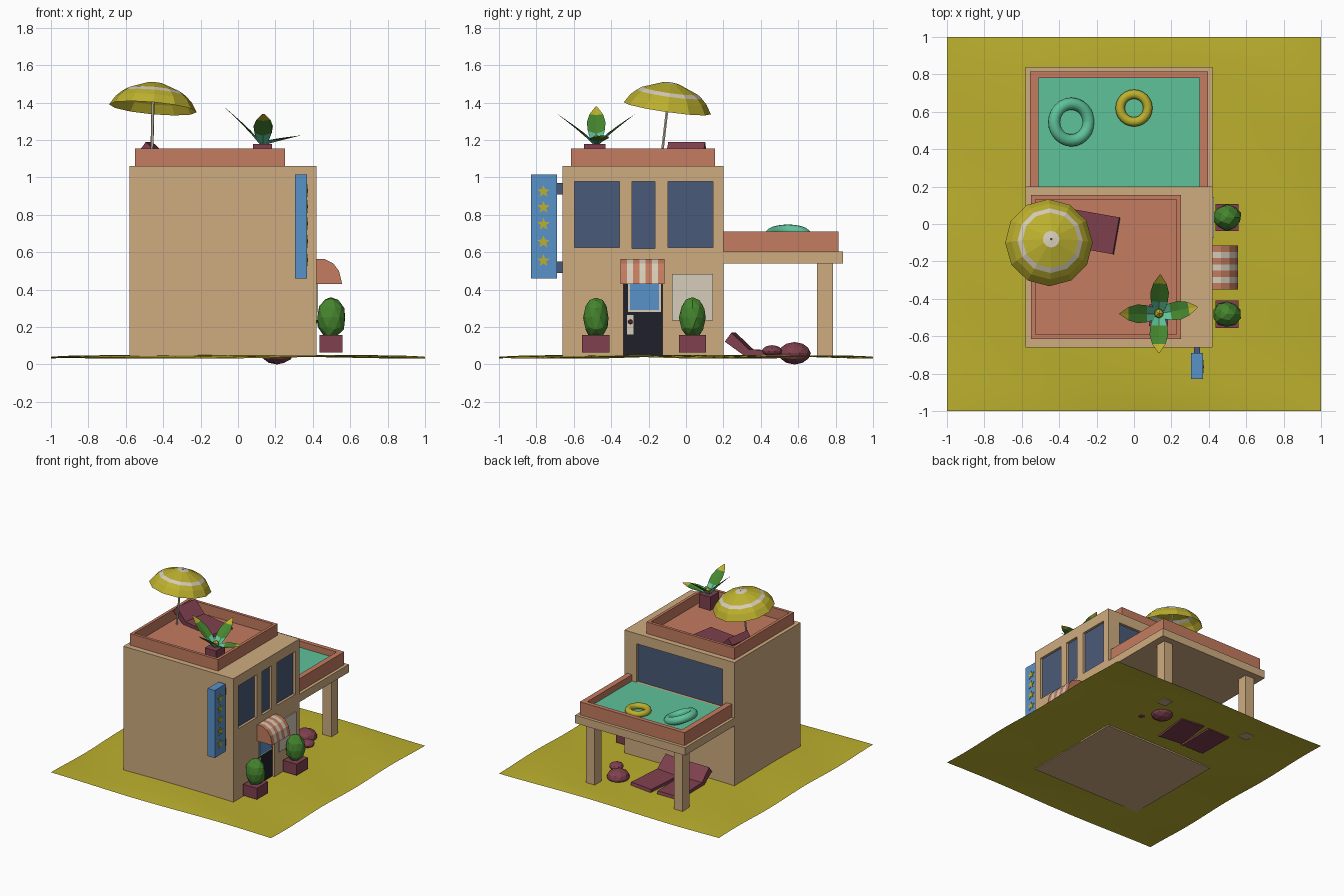
import bpy, bmesh, math, random
from mathutils import Vector, Matrix

if "Cube" in bpy.data.objects:
    bpy.data.objects.remove(bpy.data.objects["Cube"])

random.seed(3)


def mat(name, hexa):
    m = bpy.data.materials.new(name)
    c = [int(hexa[i:i + 2], 16) / 255 for i in (0, 2, 4)]
    m.diffuse_color = [v / 12.92 if v < .04 else ((v + .055) / 1.055) ** 2.4 for v in c] + [1]
    m.use_nodes = True
    m.node_tree.nodes["Principled BSDF"].inputs["Base Color"].default_value = m.diffuse_color
    return m


TAN, SALMON, TEAL = mat("tan plaster", "CFAC80"), mat("salmon", "C47C60"), mat("teal", "5EC29A")
MAROON, NAVY, BLACK = mat("maroon", "7E404E"), mat("dark glass", "4A5A78"), mat("near black", "20202A")
BLUE, GREEN, YELLOW, WHITE = (mat("sky blue", "5A92CA"), mat("leaf green", "45852E"),
                              mat("sand yellow", "BCB02E"), mat("cream", "D6CCB8"))


def finish(name, bm, mats, smooth=False):
    bmesh.ops.recalc_face_normals(bm, faces=bm.faces)
    me = bpy.data.meshes.new(name)
    for f in bm.faces:
        f.smooth = smooth
    bm.to_mesh(me)
    bm.free()
    for m in mats:
        me.materials.append(m)
    ob = bpy.data.objects.new(name, me)
    bpy.context.collection.objects.link(ob)
    return ob


def box(name, x, y, z, m, rim=0, floor=0):
    """Box from ranges; with rim, its top is inset and sunk to the floor height."""
    bm = bmesh.new()
    bmesh.ops.create_cube(bm, size=1)
    for v in bm.verts:
        v.co = [r[0] if c < 0 else r[1] for r, c in zip((x, y, z), v.co)]
    if rim:
        top = max(bm.faces, key=lambda f: f.calc_center_median().z)
        bmesh.ops.inset_individual(bm, faces=[top], thickness=rim)
        new = bmesh.ops.extrude_discrete_faces(bm, faces=[top])["faces"][0]
        for v in new.verts:
            v.co.z = floor
    return finish(name, bm, [m])


def loft(name, rings, mats, rule=lambda i, j: 0, wrap=True, caps=True, smooth=False):
    """Skin a list of point rings; rule gives the material of face (ring, side)."""
    bm = bmesh.new()
    vs = [[bm.verts.new(p) for p in r] for r in rings]
    n = len(rings[0])
    for i in range(len(vs) - 1):
        for j in range(n if wrap else n - 1):
            k = (j + 1) % n
            f = bm.faces.new((vs[i][j], vs[i][k], vs[i + 1][k], vs[i + 1][j]))
            f.material_index = rule(i, j)
    if caps:
        bm.faces.new(vs[0]).material_index = rule(0, 0)
        bm.faces.new(vs[-1]).material_index = rule(len(vs) - 2, 0)
    return finish(name, bm, mats, smooth)


def blob(name, loc, scale, m, sub=1, jitter=0):
    bm = bmesh.new()
    bmesh.ops.create_icosphere(bm, subdivisions=sub, radius=1)
    for v in bm.verts:
        v.co = [c * s * (1 + random.uniform(-jitter, jitter)) for c, s in zip(v.co, scale)]
    ob = finish(name, bm, [m])
    ob.location = loc
    return ob


# Wavy ground sheet
bm = bmesh.new()
bmesh.ops.create_grid(bm, x_segments=32, y_segments=32, size=1)
for v in bm.verts:
    x, y = v.co.x, v.co.y
    edge = (1 - x * x) * (1 - y * y)
    v.co.z = .036 + .016 * edge ** .5 + .005 * math.sin(4 * x + 7 * y) * (1 - edge)
finish("ground", bm, [YELLOW], True)

# House body with recessed openings (pane colour, y or x range, z range)
house = box("house", (-.58, .42), (-.66, .2), (.04, 1.06), TAN)
openings = [("window", (-.595, -.355), (.625, .977)), ("window", (-.29, -.165), (.62, .977)),
            ("window", (-.095, .145), (.625, .977)), ("door", (-.335, -.125), (.045, .5))]
cutters = []
for n, y, z in openings:
    cutters.append(box("cutter", (.395, .5), y, z, TAN))
    box(n, (.394, .4), y, z, BLACK if n == "door" else NAVY)
cutters.append(box("cutter", (-.47, .31), (.175, .3), (.66, .977), TAN))
box("rear_window", (-.47, .31), (.174, .18), (.66, .977), NAVY)
for c in cutters:
    b = house.modifiers.new("opening", "BOOLEAN")
    b.object, b.operation, b.solver = c, "DIFFERENCE", "EXACT"
bpy.context.view_layer.update()
cut = bpy.data.meshes.new_from_object(house.evaluated_get(bpy.context.evaluated_depsgraph_get()))
house.modifiers.clear()
house.data = cut
for c in cutters:
    bpy.data.objects.remove(c)

# Door details and wall poster
box("door_glass_frame", (.4, .405), (-.31, -.135), (.28, .45), WHITE)
box("door_glass", (.4, .409), (-.3, -.145), (.29, .44), BLUE)
box("door_plate", (.4, .408), (-.315, -.28), (.16, .265), WHITE)
blob("door_knob", (.415, -.297, .228), (.014,) * 3, MAROON)
box("poster", (.42, .429), (-.075, .145), (.235, .485), WHITE)

# Striped awning
prof = [(.42, .565), (.465, .563), (.51, .54), (.54, .5), (.557, .43), (.42, .43)]
loft("awning", [[(x, -.35 + .235 * i / 7, z) for x, z in prof] for i in range(8)],
     [SALMON, WHITE], lambda i, j: i % 2)

# Roof terrace
box("roof_parapet", (-.55, .25), (-.615, .155), (1.05, 1.155), SALMON, .033, 1.07)

# Pool deck, posts, rim and water
box("pool_deck", (-.58, .42), (.2, .84), (.54, .605), TAN)
for x in (-.52, .28):
    box("deck_post", (x, x + .08), (.7, .785), (.04, .54), TAN)
box("pool_rim_left", (-.557, -.51), (.2, .815), (.605, .712), SALMON)
box("pool_rim_right", (.35, .395), (.2, .815), (.605, .712), SALMON)
box("pool_rim_back", (-.51, .35), (.78, .815), (.605, .712), SALMON)
box("pool_water", (-.51, .35), (.2, .78), (.605, .66), TEAL)


def swim_ring(name, loc, R, r, m, tilt):
    rings = []
    for i in range(25):
        a = math.tau * i / 24
        rings.append([((R + r * math.cos(b)) * math.cos(a), (R + r * math.cos(b)) * math.sin(a), r * math.sin(b))
                      for b in (math.tau * k / 12 for k in range(12))])
    ob = loft(name, rings, [m], caps=False, smooth=True)
    ob.location, ob.rotation_euler = loc, (0, tilt, 0)


swim_ring("teal_swim_ring", (-.335, .545, .682), .098, .033, TEAL, .35)
swim_ring("yellow_swim_ring", (0, .62, .675), .074, .025, YELLOW, 0)

# Hanging sign with five stars
box("sign_board", (.305, .37), (-.83, -.69), (.46, 1.015), BLUE)
for z in (.49, .91):
    box("sign_bracket", (.322, .353), (-.69, -.66), (z, z + .06), NAVY)
for z in (.925, .84, .75, .655, .555):
    star = [((.036 if k % 2 == 0 else .015), math.pi / 2 + math.pi * k / 5) for k in range(10)]
    loft("star", [[(x, -.762 + r * math.cos(a), z + r * math.sin(a)) for r, a in star] for x in (.369, .375)],
         [YELLOW])

# Potted bushes beside the door
for y in (-.482, .035):
    box("planter", (.435, .56), (y - .073, y + .073), (.065, .157), MAROON)
    blob("bush", (.497, y, .25), (.077, .07, .112), GREEN, 2, .07)


# Sun loungers: side profile (length from head, height) given a width
def lounger(loc, deg):
    p = [(0, .072), (.035, .12), (.13, .03), (.42, .02), (.43, -.015), (.12, -.015)]
    ob = loft("sun_lounger", [[(l, w, z) for l, z in p] for w in (-.1, .1)], [MAROON])
    ob.location, ob.rotation_euler = loc, (0, 0, math.radians(deg))


lounger((-.51, .01, 1.07), -10)
lounger((-.09, .22, .05), 83)
lounger((-.29, .22, .05), 90)

# Bean bag and footstool
blob("bean_bag", (.21, .58, .06), (.087, .087, .06), MAROON, 2)
blob("footstool", (.31, .46, .073), (.055, .055, .03), MAROON, 2)

# Parasol: concentric stripes on a tilted twelve-sided dome
dome = [(.235, 0), (.205, .048), (.175, .077), (.15, .095), (.045, .135), (.004, .14)]
top = loft("parasol", [[(r * math.cos(math.tau * k / 12), r * math.sin(math.tau * k / 12), z) for k in range(12)]
                       for r, z in dome], [YELLOW, WHITE], lambda i, j: 1 if i in (2, 4) else 0, caps=False)
top.location, top.rotation_euler = (-.455, -.1, 1.37), (-.14, .09, 0)
a, b = Vector((-.462, -.135, 1.07)), Vector((-.452, -.085, 1.5))
loft("parasol_pole", [[p + Vector((.008 * math.cos(math.tau * k / 6), .008 * math.sin(math.tau * k / 6), 0))
                       for k in range(6)] for p in (a, b)], [WHITE])

# Roof plant with four folded leaves (direction, rise)
box("plant_pot", (.08, .182), (-.545, -.43), (1.07, 1.18), MAROON)
widths = (.03, .045, .05, .036, .003)
for deg, rise in ((10, .05), (88, .165), (180, .205), (270, .165)):
    rot = Matrix.Translation((.133, -.48, 0)) @ Matrix.Rotation(math.radians(deg), 4, 'Z')
    rows = []
    for i, w in enumerate(widths):
        t = i / 4
        r, z = .015 + .195 * t, 1.175 + rise * t ** .9
        rows.append([rot @ Vector((r, s * w, z + .02 * abs(s) * (1 - t))) for s in (-1, 0, 1)])
    loft("plant_leaf", rows, [TEAL, GREEN, YELLOW], lambda i, j: (0, 1, 1, 2)[i], wrap=False, caps=False)
blob("plant_bud", (.133, -.478, 1.2), (.028, .028, .03), YELLOW)
